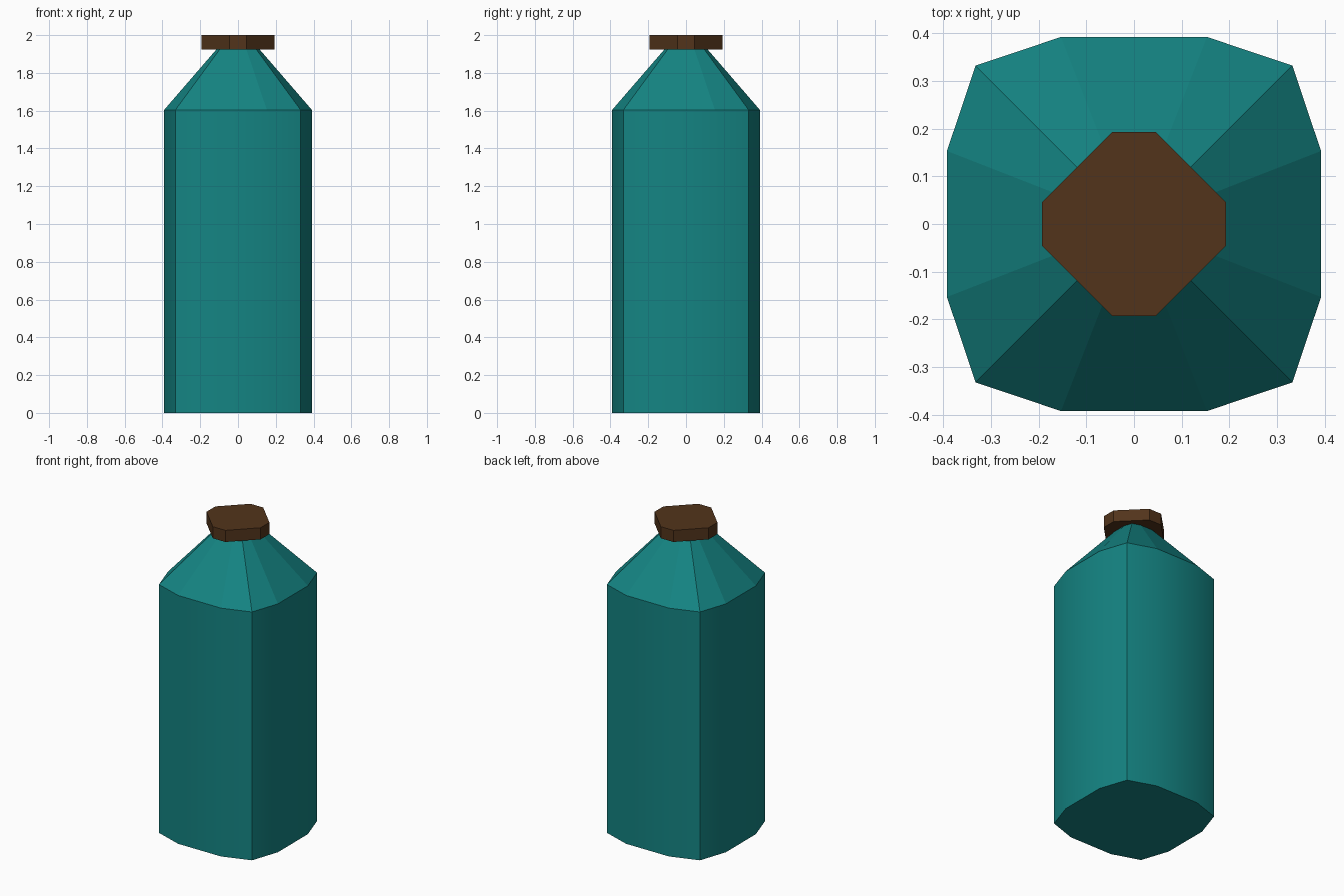
import bpy, bmesh, math

if "Cube" in bpy.data.objects:
    bpy.data.objects.remove(bpy.data.objects["Cube"])


def material(name, color):
    mat = bpy.data.materials.new(name)
    mat.diffuse_color = (*color, 1)
    mat.use_nodes = True
    mat.node_tree.nodes["Principled BSDF"].inputs["Base Color"].default_value = mat.diffuse_color
    return mat


def four_fold(quarter):
    """Repeat a quarter outline around the z axis."""
    ring = []
    for _ in range(4):
        ring += quarter
        quarter = [(-y, x) for x, y in quarter]
    return ring


def loft(name, outline, levels, mat, smooth_walls=False):
    """Stack scaled copies of an outline at (z, scale) levels and cap both ends."""
    bm = bmesh.new()
    rings = [[bm.verts.new((x * s, y * s, z)) for x, y in outline] for z, s in levels]
    n = len(outline)
    for lo, hi in zip(rings, rings[1:]):
        for i in range(n):
            j = (i + 1) % n
            bm.faces.new((lo[i], lo[j], hi[j], hi[i]))
    bm.faces.new(rings[0][::-1])
    bm.faces.new(rings[-1])
    if smooth_walls:
        # Smooth only the upright walls, keeping the four corners sharp
        bm.normal_update()
        for f in bm.faces:
            f.smooth = abs(f.normal.z) < 0.01
        for e in bm.edges:
            e.smooth = e.calc_face_angle(0) < math.radians(30)
    mesh = bpy.data.meshes.new(name)
    bm.to_mesh(mesh)
    bm.free()
    mesh.materials.append(mat)
    obj = bpy.data.objects.new(name, mesh)
    bpy.context.collection.objects.link(obj)
    return obj


teal = material("teal_glass", (0.007, 0.23, 0.225))
brown = material("brown_cork", (0.084, 0.034, 0.011))

# Bottle body: bulged square section, straight sides, tapered shoulder
loft("bottle_body", four_fold([(0.392, -0.153), (0.392, 0.153), (0.332, 0.332)]),
     [(0, 1), (1.603, 1), (1.925, 0.29)], teal, smooth_walls=True)

# Stopper: flat chamfered square
loft("stopper", four_fold([(0.193, -0.045), (0.193, 0.045)]),
     [(1.925, 1), (2.0, 1)], brown)
